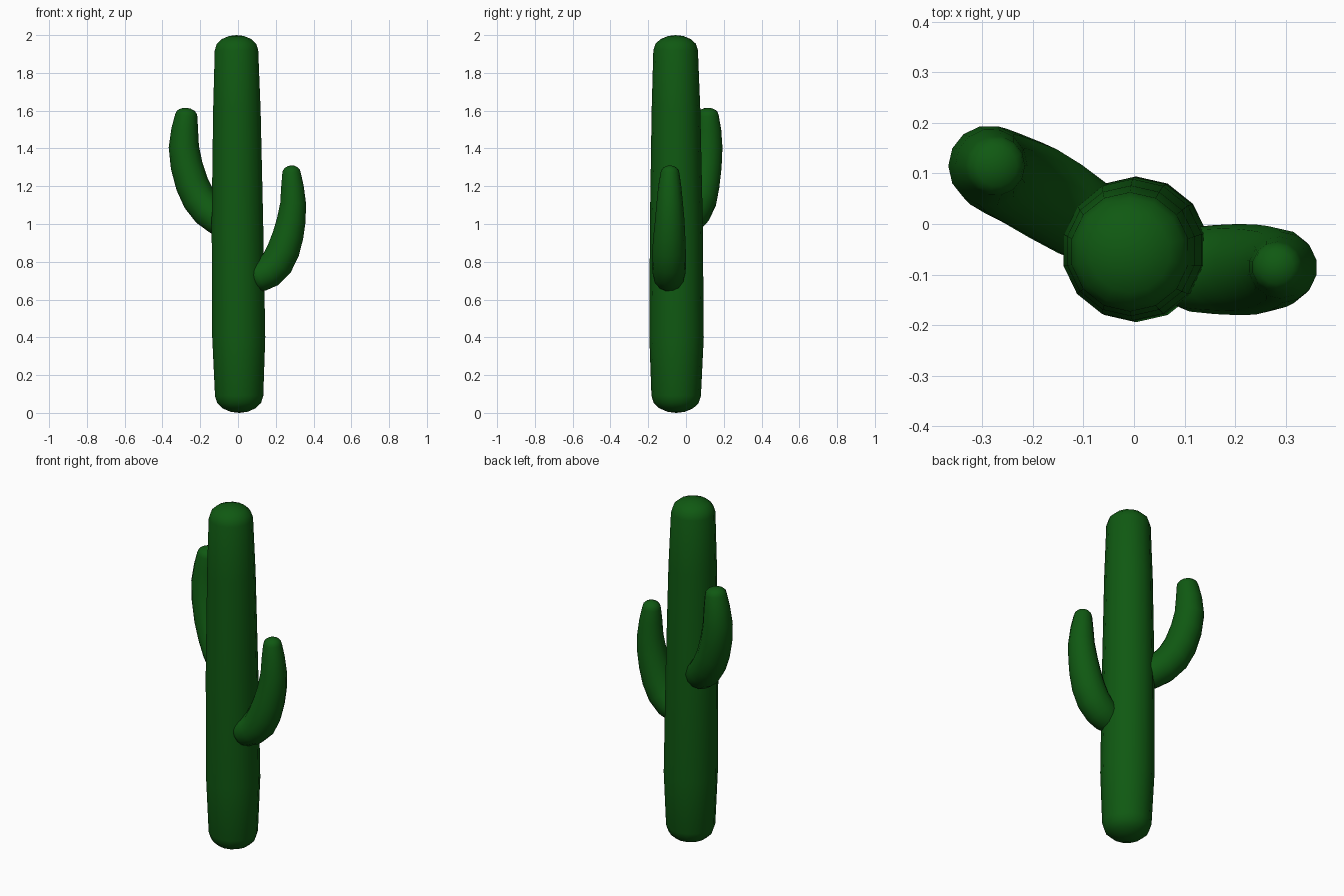
import bpy, bmesh, math
from mathutils import Vector

cube = bpy.data.objects.get("Cube")
if cube:
    bpy.data.objects.remove(cube)

GREEN = (0.005, 0.1, 0.006, 1)
green = bpy.data.materials.new("cactus_green")
green.use_nodes = True
green.diffuse_color = GREEN
bsdf = green.node_tree.nodes["Principled BSDF"]
bsdf.inputs["Base Color"].default_value = GREEN
bsdf.inputs["Roughness"].default_value = 0.8

SIDES = 14


def stem(name, path, start_cap, end_cap):
    """Loft a round stem along (x, y, z, radius) points with domed ends."""
    pts = [Vector(p[:3]) for p in path]
    n = len(pts)
    tangents = [(pts[min(i + 1, n - 1)] - pts[max(i - 1, 0)]).normalized()
                for i in range(n)]
    rings = [(pts[i], tangents[i], path[i][3]) for i in range(n)]

    def dome(i, height, sign):
        return [(pts[i] + sign * tangents[i] * height * math.sin(a), tangents[i],
                 path[i][3] * math.cos(a))
                for a in (math.radians(d) for d in (25, 47, 70))]

    rings = dome(0, start_cap, -1)[::-1] + rings + dome(n - 1, end_cap, 1)
    bm = bmesh.new()
    loops = []
    side = Vector((0, 1, 0))
    for centre, tangent, radius in rings:
        side = (side - tangent * side.dot(tangent)).normalized()
        other = tangent.cross(side)
        loops.append([bm.verts.new(centre + radius * (side * math.cos(a) + other * math.sin(a)))
                      for a in (math.tau * k / SIDES for k in range(SIDES))])
    for low, high in zip(loops, loops[1:]):
        for k in range(SIDES):
            j = (k + 1) % SIDES
            bm.faces.new((low[k], low[j], high[j], high[k]))
    # Close both ends with a pole
    for loop, pole in ((loops[0], pts[0] - tangents[0] * start_cap),
                       (loops[-1], pts[-1] + tangents[-1] * end_cap)):
        tip = bm.verts.new(pole)
        for k in range(SIDES):
            bm.faces.new((loop[k], loop[(k + 1) % SIDES], tip))
    bmesh.ops.recalc_face_normals(bm, faces=bm.faces)
    mesh = bpy.data.meshes.new(name)
    bm.to_mesh(mesh)
    bm.free()
    mesh.materials.append(green)
    mesh.shade_smooth()
    obj = bpy.data.objects.new(name, mesh)
    bpy.context.collection.objects.link(obj)
    return obj


# Trunk: slightly swollen low down, tapering to the top
stem("trunk", [(0.006, -0.052, 0.09, 0.131), (0.004, -0.05, 0.4, 0.144),
               (-0.003, -0.051, 1.0, 0.14), (-0.006, -0.053, 1.6, 0.129),
               (-0.008, -0.055, 1.92, 0.118)], 0.09, 0.08)

# Lower arm on the left side
stem("left_arm", [(0.11, -0.09, 0.72, 0.083), (0.16, -0.09, 0.745, 0.088),
                  (0.205, -0.09, 0.79, 0.09), (0.24, -0.09, 0.86, 0.089),
                  (0.265, -0.088, 0.94, 0.084), (0.282, -0.086, 1.02, 0.078),
                  (0.292, -0.086, 1.11, 0.07), (0.288, -0.086, 1.2, 0.061),
                  (0.283, -0.085, 1.27, 0.05)], 0.05, 0.04)

# Higher arm on the right side, leaning backwards
stem("right_arm", [(-0.1, 0.01, 1.02, 0.084), (-0.155, 0.045, 1.065, 0.089),
                   (-0.205, 0.075, 1.13, 0.09), (-0.243, 0.092, 1.21, 0.088),
                   (-0.272, 0.106, 1.31, 0.085), (-0.287, 0.115, 1.41, 0.08),
                   (-0.282, 0.117, 1.5, 0.071), (-0.274, 0.115, 1.575, 0.059)],
     0.05, 0.04)
